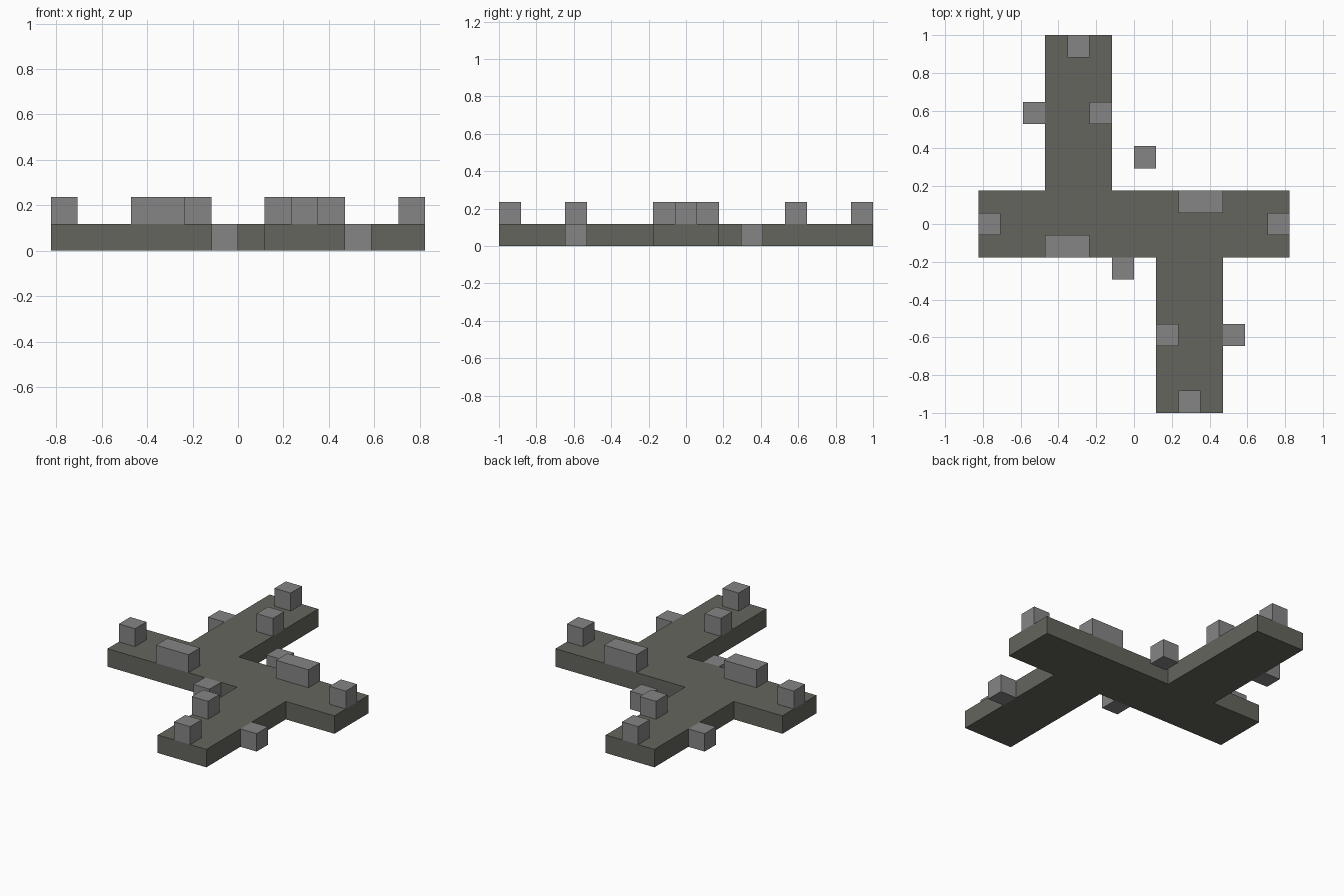
import bpy, bmesh

U = 2 / 17  # one block

cube = bpy.data.objects.get("Cube")
if cube:
    bpy.data.objects.remove(cube, do_unlink=True)


def material(name, rgb):
    m = bpy.data.materials.new(name)
    m.use_nodes = True
    m.diffuse_color = (*rgb, 1)
    m.node_tree.nodes["Principled BSDF"].inputs["Base Color"].default_value = (*rgb, 1)
    return m


dark_stone = material("dark olive stone", (0.13, 0.13, 0.112))
grey_stone = material("grey stone", (0.235, 0.235, 0.235))


def prism(name, outline, level, mat):
    """Extrude an outline, in block units, into a one-block layer."""
    bm = bmesh.new()
    face = bm.faces.new([bm.verts.new((x * U, y * U, level * U)) for x, y in outline])
    top = bmesh.ops.extrude_face_region(bm, geom=[face])["geom"]
    bmesh.ops.translate(bm, vec=(0, 0, U),
                        verts=[g for g in top if isinstance(g, bmesh.types.BMVert)])
    bmesh.ops.recalc_face_normals(bm, faces=bm.faces)
    mesh = bpy.data.meshes.new(name)
    bm.to_mesh(mesh)
    bm.free()
    mesh.materials.append(mat)
    obj = bpy.data.objects.new(name, mesh)
    bpy.context.collection.objects.link(obj)


def block(name, x, y, level, length=1):
    prism(name, [(x, y), (x + length, y), (x + length, y + 1), (x, y + 1)], level, grey_stone)


# Floor slab: a crossbar with two offset arms, symmetric under a half turn
half = [(7, -1.5), (7, 1.5), (-1, 1.5), (-1, 8.5), (-4, 8.5), (-4, 1.5)]
prism("floor_slab", half + [(-x, -y) for x, y in half], 0, dark_stone)

# Blocks that repeat under a half turn: name, x, y, level, length
for name, x, y, level, length in [
    ("crossbar_end_block", 6, -0.5, 1, 1),
    ("crossbar_long_block", 2, 0.5, 1, 2),
    ("arm_end_block", -3, 7.5, 1, 1),
    ("arm_inner_block", -2, 4.5, 1, 1),
    ("arm_side_block", -5, 4.5, 0, 1),
]:
    block(name + "_back", x, y, level, length)
    block(name + "_front", -x - length, -y - 1, level, length)

# Ground blocks beside the crossbar
block("ground_block_back", 0, 2.5, 0)
block("ground_block_front", -1, -2.5, 0)
